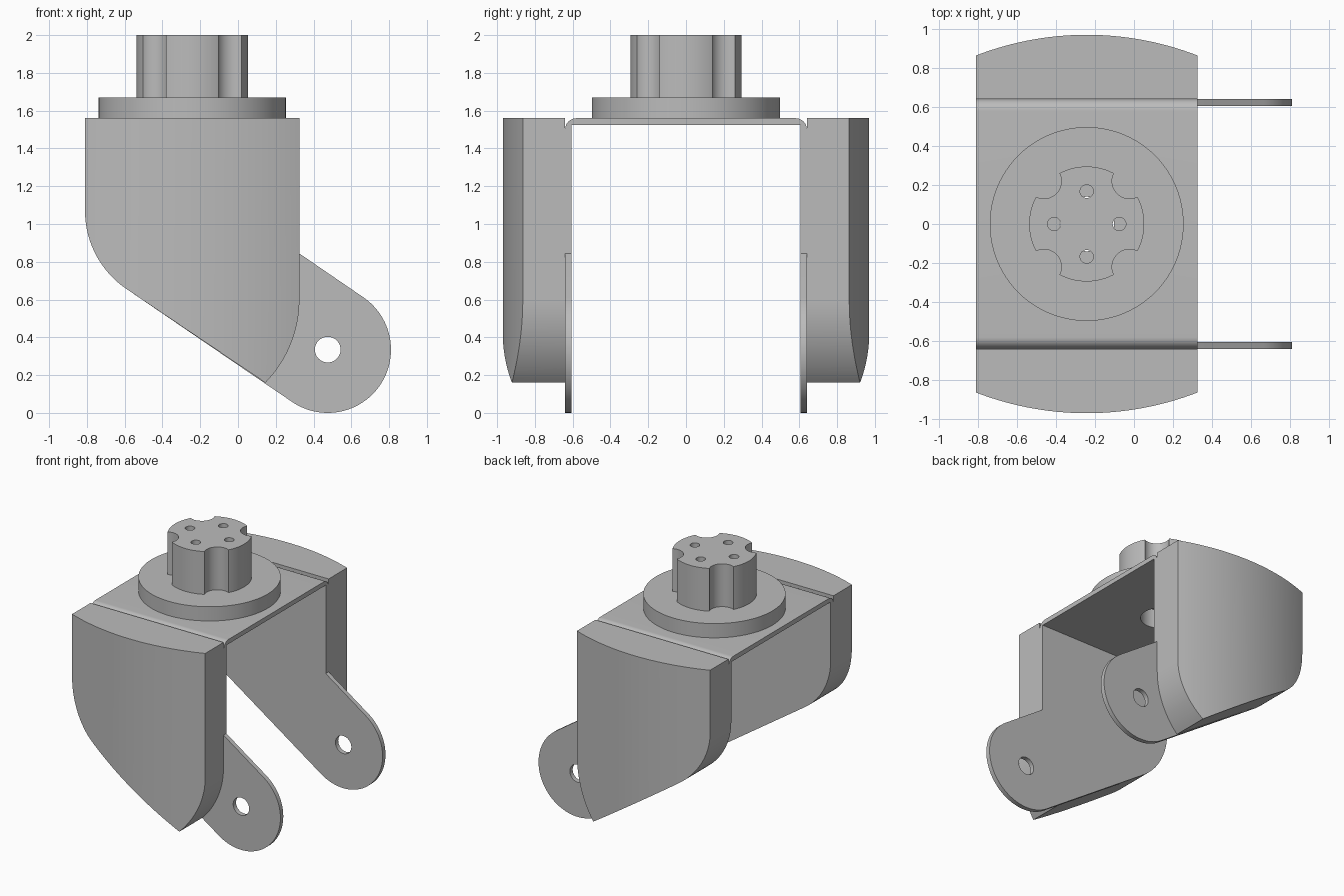
import bpy
import bmesh
from math import sin, cos, radians, pi, asin
from mathutils import Vector

cube = bpy.data.objects.get("Cube")
if cube:
    bpy.data.objects.remove(cube, do_unlink=True)

steel = bpy.data.materials.new("grey steel")
steel.use_nodes = True
GREY = (0.5, 0.5, 0.5, 1)
steel.diffuse_color = GREY
steel.node_tree.nodes["Principled BSDF"].inputs["Base Color"].default_value = GREY

# Main dimensions
LEFT, RIGHT, TOP = -0.81, 0.325, 1.56
AXIS = (LEFT + RIGHT) / 2
OUTER, INNER = 0.64, 0.605
PIVOT, TAB_R = (0.475, 0.335), 0.335
SLOPE = radians(34.4)


def arc(cx, cy, r, start, end, n=24):
    """Points along an arc, angles in degrees."""
    angles = [radians(start + (end - start) * i / n) for i in range(n + 1)]
    return [(cx + r * cos(a), cy + r * sin(a)) for a in angles]


def prism(name, outline, axis, low, high):
    """Extrude a closed 2D outline along an axis."""
    place = {"x": lambda p, d: (d, p[0], p[1]),
             "y": lambda p, d: (p[0], d, p[1]),
             "z": lambda p, d: (p[0], p[1], d)}[axis]
    bm = bmesh.new()
    face = bm.faces.new([bm.verts.new(place(p, low)) for p in outline])
    grown = bmesh.ops.extrude_face_region(bm, geom=[face])
    shift = Vector(place((0, 0), high - low))
    bmesh.ops.translate(bm, vec=shift,
                        verts=[v for v in grown["geom"] if isinstance(v, bmesh.types.BMVert)])
    bmesh.ops.recalc_face_normals(bm, faces=bm.faces)
    mesh = bpy.data.meshes.new(name)
    bm.to_mesh(mesh)
    bm.free()
    mesh.materials.append(steel)
    obj = bpy.data.objects.new(name, mesh)
    bpy.context.collection.objects.link(obj)
    return obj


def disc(name, cx, cy, r, axis, low, high, n=64):
    return prism(name, arc(cx, cy, r, 0, 360, n)[:-1], axis, low, high)


def activate(obj):
    bpy.ops.object.select_all(action="DESELECT")
    obj.select_set(True)
    bpy.context.view_layer.objects.active = obj


def combine(obj, tool, operation="DIFFERENCE"):
    """Apply a boolean and discard the helper."""
    mod = obj.modifiers.new("cut", "BOOLEAN")
    mod.operation, mod.solver, mod.object = operation, "EXACT", tool
    activate(obj)
    bpy.ops.object.modifier_apply(modifier=mod.name)
    bpy.data.objects.remove(tool, do_unlink=True)


def finish(obj):
    activate(obj)
    bpy.ops.object.shade_smooth_by_angle(angle=radians(25))


# Side outlines: shared rear curve, then the pivot tab or the cover's rounded toe
rear = [(LEFT, TOP)] + arc(LEFT + 0.5, 1.07, 0.5, 180, 235.6)
tab = arc(*PIVOT, TAB_R, -124.4, 55.6, 48)
tip = tab[-1]
shoulder = (RIGHT, tip[1] + (tip[0] - RIGHT) * sin(SLOPE) / cos(SLOPE))
fork_side = rear + tab + [shoulder, (RIGHT, TOP)]
cover_side = rear + arc(RIGHT - 0.628, 0.6, 0.628, -44.5, 0) + [(RIGHT, TOP)]

# Folded fork: U section trimmed to the side outline
bend = 0.06
section = ([(OUTER, -0.1)] + arc(OUTER - bend, TOP - bend, bend, 0, 90, 12)
           + arc(bend - OUTER, TOP - bend, bend, 90, 180, 12)
           + [(-OUTER, -0.1), (-INNER, -0.1), (-INNER, TOP - 0.035),
              (INNER, TOP - 0.035), (INNER, -0.1)])
fork = prism("folded_fork", section, "x", -1, 1)
fork_side[0], fork_side[-1] = (LEFT, TOP + 0.1), (RIGHT, TOP + 0.1)
combine(fork, prism("trim", fork_side, "y", -1, 1), "INTERSECT")
combine(fork, disc("pivot_bore", *PIVOT, 0.068, "y", -1, 1, 48))
combine(fork, disc("plate_bore", AXIS, 0, 0.14, "z", 1.4, 1.7))
finish(fork)

# Solid side covers with a bowed outer face
bow_r, bulge = 1.573, 0.97
for name, side in (("front_cover", -1), ("back_cover", 1)):
    cover = prism(name, cover_side, "y", side * OUTER, side * 1.1)
    half = 90 - asin(0.65 / bow_r) * 180 / pi
    plan = arc(AXIS, bulge - bow_r, bow_r, half, 180 - half, 48)
    plan += [(plan[-1][0], 0), (plan[0][0], 0)]
    plan = [(x, side * y) for x, y in plan]
    combine(cover, prism("bow", plan, "z", -1, 3), "INTERSECT")
    finish(cover)

# Round flange on the top plate
flange = disc("flange", AXIS, 0, 0.497, "z", TOP, 1.67, 96)
combine(flange, disc("flange_bore", AXIS, 0, 0.14, "z", 1.4, 1.8))
finish(flange)

# Stem with four corner flutes and four pin holes
stem = disc("fluted_stem", AXIS, 0, 0.295, "z", 1.67, 2, 96)
for i in range(4):
    a = i * pi / 2
    d = a + pi / 4
    combine(stem, disc("flute", AXIS + 0.311 * cos(d), 0.311 * sin(d), 0.09, "z", 1.5, 2.2, 48))
    combine(stem, disc("pin_hole", AXIS + 0.167 * cos(a), 0.167 * sin(a), 0.034, "z", 1.5, 2.2, 32))
finish(stem)
